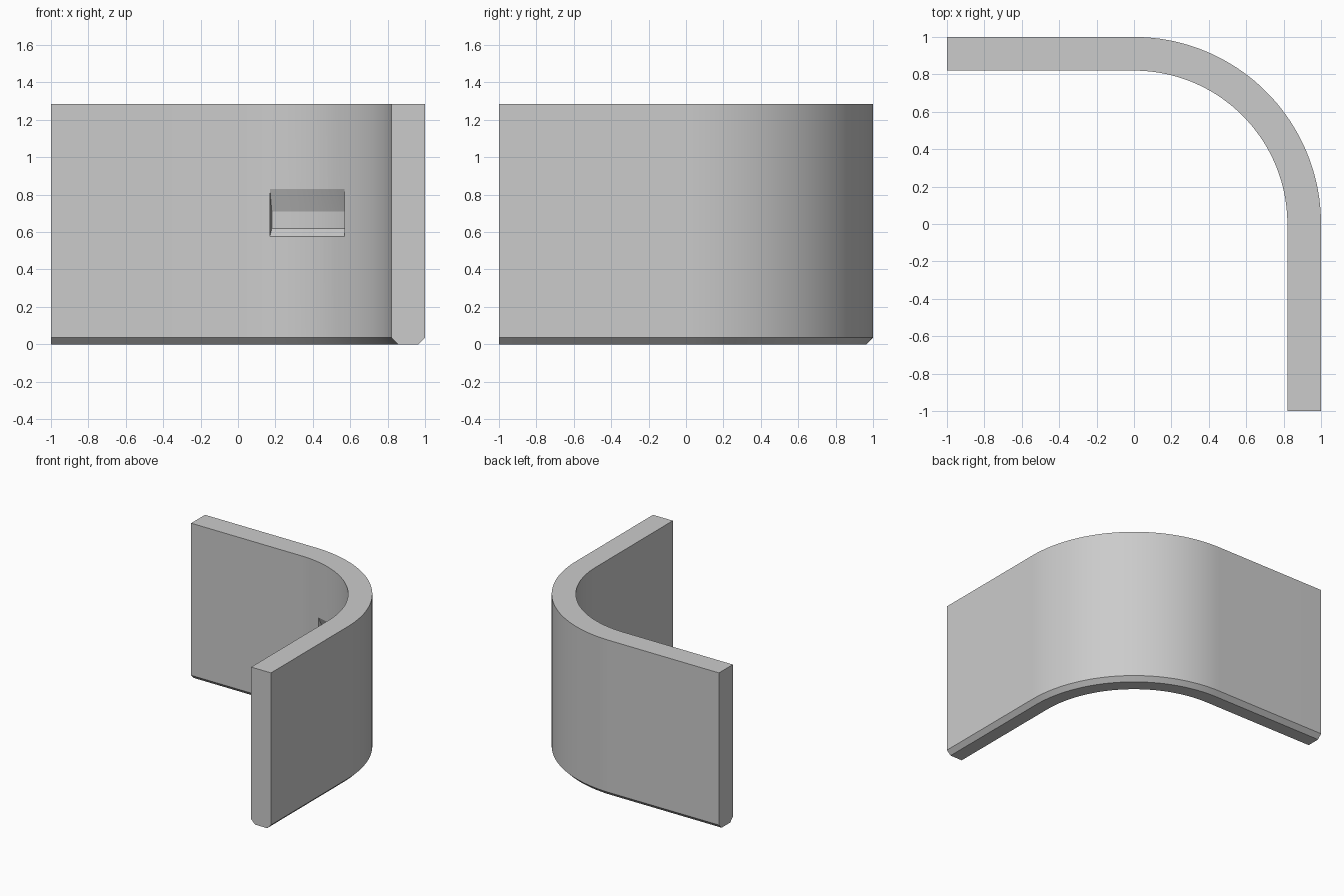
import bpy
import bmesh
from math import sin, cos, radians

if "Cube" in bpy.data.objects:
    bpy.data.objects.remove(bpy.data.objects["Cube"])

HEIGHT, OUTER, INNER, CHAMFER = 1.285, 1.0, 0.82, 0.035

grey = bpy.data.materials.new("plain grey")
grey.use_nodes = True
colour = (0.6, 0.6, 0.6, 1)
grey.diffuse_color = colour
grey.node_tree.nodes["Principled BSDF"].inputs["Base Color"].default_value = colour


def sweep(name, profile, stations):
    """Skin a closed (radius, height) profile through a list of placements."""
    bm = bmesh.new()
    rings = [[bm.verts.new(place(r, z)) for r, z in profile] for place in stations]
    count = len(profile)
    for a, b in zip(rings, rings[1:]):
        for i in range(count):
            j = (i + 1) % count
            bm.faces.new((a[i], a[j], b[j], b[i]))
    bm.faces.new(rings[0])
    bm.faces.new(rings[-1])
    bmesh.ops.recalc_face_normals(bm, faces=bm.faces[:])
    mesh = bpy.data.meshes.new(name)
    bm.to_mesh(mesh)
    bm.free()
    mesh.materials.append(grey)
    obj = bpy.data.objects.new(name, mesh)
    bpy.context.collection.objects.link(obj)
    return obj


def arc(start, end, step=2):
    # Angles are measured from the back (+y) towards the left (+x)
    return [lambda r, z, a=radians(d): (r * sin(a), r * cos(a), z)
            for d in range(start, end + 1, step)]


# Bent wall: straight back leg, quarter turn, straight side leg
wall_profile = [
    (INNER, HEIGHT), (OUTER, HEIGHT),
    (OUTER, CHAMFER), (OUTER - CHAMFER, 0),
    (INNER + CHAMFER, 0), (INNER, CHAMFER),
]
back_end = lambda r, z: (-1, r, z)
side_end = lambda r, z: (r, -1, z)
wall = sweep("bent_wall", wall_profile, [back_end] + arc(0, 90) + [side_end])

# Shallow latch recess with sloping floor and ceiling on the inner curve
recess_profile = [
    (INNER - 0.01, 0.566), (INNER + 0.05, 0.62),
    (INNER + 0.05, 0.71), (INNER - 0.01, 0.854),
]
cutter = sweep("recess_cutter", recess_profile, arc(12, 44))
cutter.hide_render = True

cut = wall.modifiers.new("recess", "BOOLEAN")
cut.operation = "DIFFERENCE"
cut.solver = "EXACT"
cut.object = cutter

bpy.ops.object.select_all(action="DESELECT")
wall.select_set(True)
bpy.context.view_layer.objects.active = wall
bpy.ops.object.modifier_apply(modifier=cut.name)
bpy.data.objects.remove(cutter)
bpy.ops.object.shade_smooth_by_angle(angle=radians(20))
